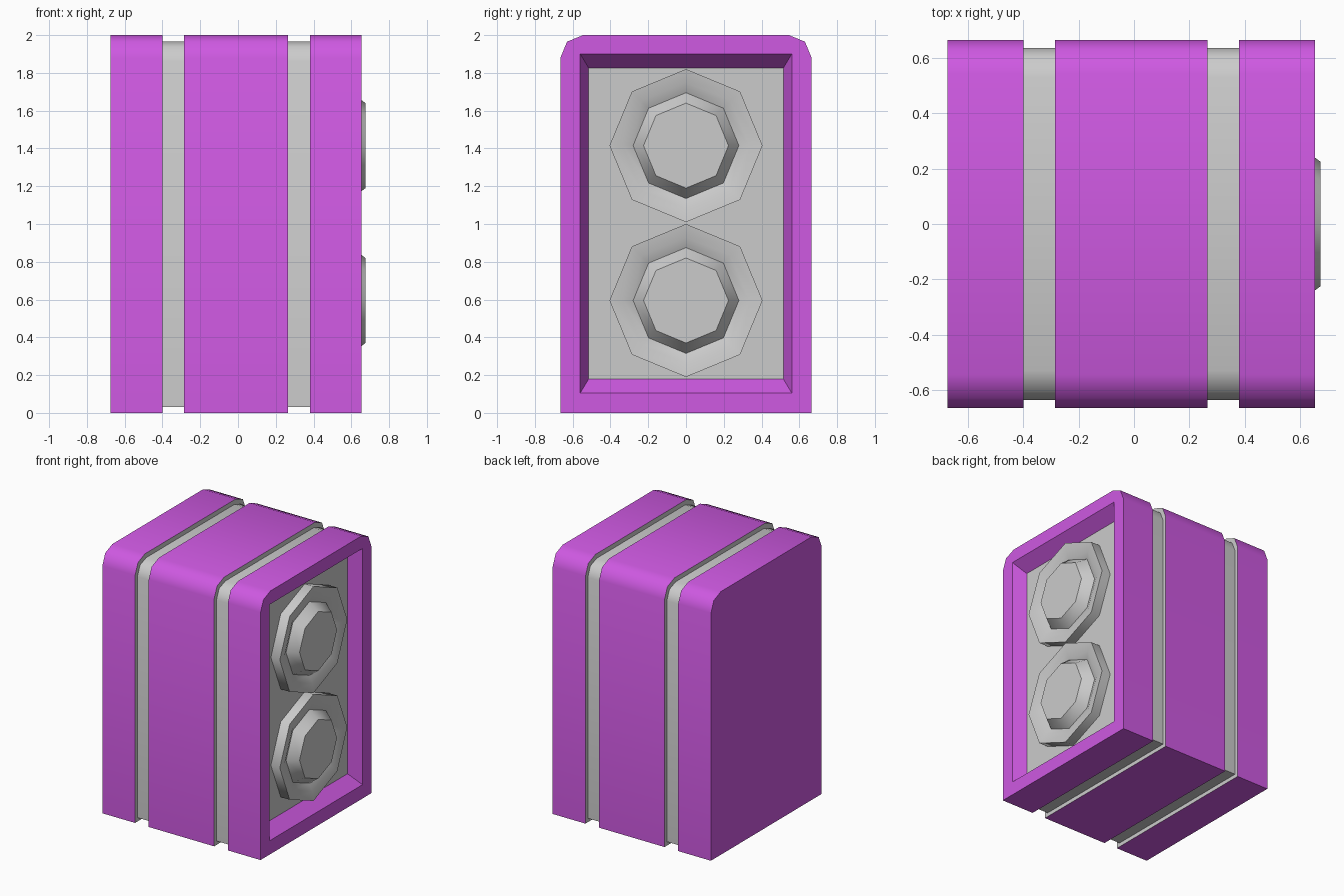
import bpy, bmesh
from math import sin, cos, pi, radians

if "Cube" in bpy.data.objects:
    bpy.data.objects.remove(bpy.data.objects["Cube"])

purple = bpy.data.materials.new("purple")
purple.diffuse_color = (0.62, 0.10, 0.76, 1)
purple.use_nodes = True
purple.node_tree.nodes["Principled BSDF"].inputs["Base Color"].default_value = purple.diffuse_color

# Profiles are (y, z) loops, counter-clockwise seen from +x
OUTER = [(-.665, 0), (.665, 0), (.665, 1.88), (.63, 1.965),
         (.545, 2), (-.545, 2), (-.63, 1.965), (-.665, 1.88)]
INNER = [(-.637, .03), (.637, .03), (.637, 1.86), (.605, 1.937),
         (.53, 1.965), (-.53, 1.965), (-.605, 1.937), (-.637, 1.86)]


def rect(w, z0, z1):
    # Rectangle with repeated top corners so it lofts to the cabinet profile
    return [(-w, z0), (w, z0)] + [(w, z1)] * 3 + [(-w, z1)] * 3


def octagon(r, zc):
    return [(r * cos(i * pi / 4), zc + r * sin(i * pi / 4)) for i in range(8)]


def loft(name, rings, start=False, end=False, mat=None):
    # Skin a series of (x, profile) rings running along x
    bm = bmesh.new()
    vs = [[bm.verts.new((x, y, z)) for y, z in prof] for x, prof in rings]
    for a, b in zip(vs, vs[1:]):
        for i in range(len(a)):
            j = (i + 1) % len(a)
            bm.faces.new((a[i], a[j], b[j], b[i]))
    if start:
        bm.faces.new(vs[0][::-1])
    if end:
        bm.faces.new(vs[-1])
    bmesh.ops.remove_doubles(bm, verts=bm.verts, dist=1e-4)
    me = bpy.data.meshes.new(name)
    bm.to_mesh(me)
    bm.free()
    ob = bpy.data.objects.new(name, me)
    bpy.context.collection.objects.link(ob)
    if mat:
        me.materials.append(mat)
    bpy.ops.object.select_all(action='DESELECT')
    ob.select_set(True)
    bpy.context.view_layer.objects.active = ob
    bpy.ops.object.shade_smooth_by_angle(angle=radians(50))
    return ob


# Cabinet bands
loft("back_band", [(-.675, OUTER), (-.40, OUTER)], start=True, mat=purple)
loft("middle_band", [(-.285, OUTER), (.265, OUTER)], mat=purple)
PANEL = rect(.515, .18, 1.825)
loft("front_band", [(.38, OUTER), (.655, OUTER), (.655, rect(.56, .105, 1.9)),
                    (.56, PANEL)], mat=purple)

# Grey grooves between the bands
for n, x0, x1 in (("back_groove", -.40, -.285), ("front_groove", .265, .38)):
    loft(n, [(x0, OUTER), (x0, INNER), (x1, INNER), (x1, OUTER)])

# Recessed panel
loft("recessed_panel", [(.56, [(-.515, .18), (.515, .18), (.515, 1.825), (-.515, 1.825)])],
     end=True)

# Two octagonal speaker cones with raised caps
for n, zc in (("lower_speaker", .595), ("upper_speaker", 1.415)):
    steps = [(.56, .405), (.635, .405), (.625, .335), (.60, .28), (.675, .225)]
    loft(n, [(x, octagon(r, zc)) for x, r in steps], end=True)
